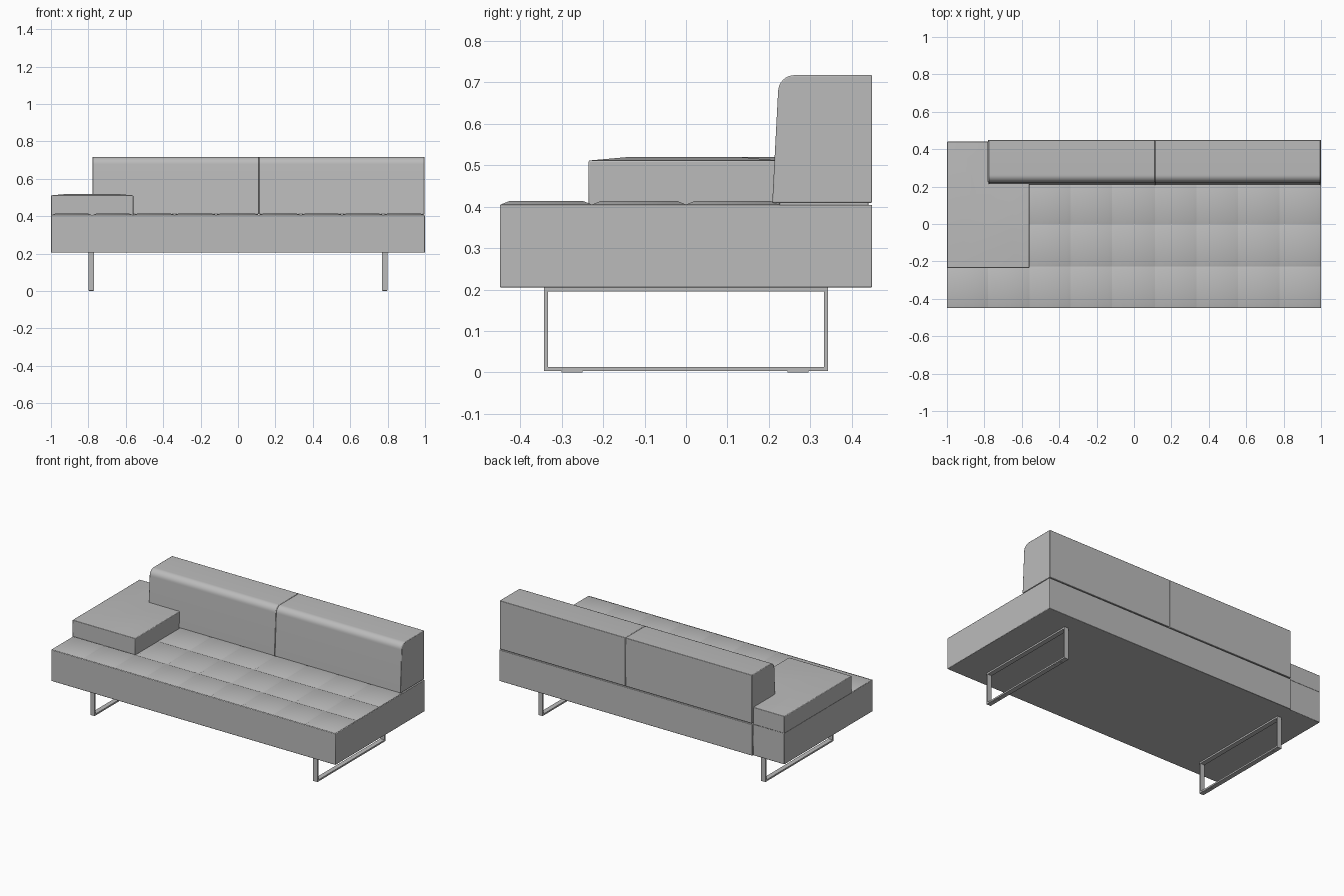
import bpy, bmesh
from math import radians, sin, cos, pi

if "Cube" in bpy.data.objects:
    bpy.data.objects.remove(bpy.data.objects["Cube"], do_unlink=True)

grey = bpy.data.materials.new("soft grey")
grey.use_nodes = True
grey.diffuse_color = (0.5, 0.5, 0.5, 1)
grey.node_tree.nodes["Principled BSDF"].inputs["Base Color"].default_value = (0.5, 0.5, 0.5, 1)


def prism(name, points, axis, low, high, bevel=0.0, inset=0.0, crown=0.0):
    """Extrude an outline along x or z, with an optional raised crown on its end face."""
    bm = bmesh.new()

    def place(a, b, level):
        return (a, b, level) if axis == "z" else (level, a, b)

    face = bm.faces.new([bm.verts.new(place(a, b, low)) for a, b in points])
    grown = bmesh.ops.extrude_face_region(bm, geom=[face])["geom"]
    top_verts = [g for g in grown if isinstance(g, bmesh.types.BMVert)]
    top = [g for g in grown if isinstance(g, bmesh.types.BMFace)]
    bmesh.ops.translate(bm, verts=top_verts, vec=place(0, 0, high - low))
    bmesh.ops.recalc_face_normals(bm, faces=bm.faces)
    if inset:
        bmesh.ops.inset_region(bm, faces=top, thickness=inset, use_even_offset=True)
        bmesh.ops.translate(bm, verts=list(top[0].verts), vec=place(0, 0, crown))
    mesh = bpy.data.meshes.new(name)
    bm.to_mesh(mesh)
    bm.free()
    mesh.materials.append(grey)
    obj = bpy.data.objects.new(name, mesh)
    bpy.context.collection.objects.link(obj)
    if bevel:
        mod = obj.modifiers.new("soft edge", "BEVEL")
        mod.width, mod.segments, mod.limit_method = bevel, 2, "ANGLE"
        mod.angle_limit = radians(40)
    bpy.ops.object.select_all(action="DESELECT")
    obj.select_set(True)
    bpy.context.view_layer.objects.active = obj
    bpy.ops.object.shade_smooth_by_angle(angle=radians(35))
    return obj


def rect(a0, a1, b0, b1):
    return [(a0, b0), (a1, b0), (a1, b1), (a0, b1)]


# Upholstered base, stepped in at the armrest's back corner
BACK, STEP = 0.449, 0.44
prism("seat_base", [(-1, -0.449), (1, -0.449), (1, BACK), (-0.78, BACK), (-0.78, STEP), (-1, STEP)],
      "z", 0.205, 0.404, bevel=0.003)

# Tufted seat squares
columns = [-0.998, -0.78, -0.56, -0.34, -0.118, 0.112, 0.335, 0.556, 0.777, 0.998]
rows = [-0.447, -0.227, 0.0, 0.225]
for r, (y0, y1) in enumerate(zip(rows, rows[1:])):
    for c, (x0, x1) in enumerate(zip(columns, columns[1:])):
        if r == 0 or c > 1:
            prism("seat_square", rect(x0, x1, y0, y1), "z", 0.395, 0.405, inset=0.02, crown=0.008)

# Low armrest that wraps behind the backrest's end
prism("armrest", [(-1, -0.235), (-0.56, -0.235), (-0.56, 0.225), (-0.78, 0.225), (-0.78, STEP), (-1, STEP)],
      "z", 0.402, 0.511, bevel=0.003, inset=0.09, crown=0.008)

# Backrest in two halves with a rounded front top edge
R = 0.04
arc = [(0.222 + R - R * cos(t * pi / 16), 0.677 + R * sin(t * pi / 16)) for t in range(9)]
side = [(BACK, 0.409), (0.208, 0.409)] + arc + [(BACK, 0.717)]
for name, x0, x1 in (("backrest_right", -0.778, 0.1115), ("backrest_left", 0.1125, 0.997)):
    prism(name, side, "x", x0, x1, bevel=0.003)

# Flat bar sled legs with low glide pads
for name, x in (("right", -0.784), ("left", 0.784)):
    w = 0.015
    for end, y0, y1, z0, z1 in (("front", -0.343, -0.333, 0.003, 0.206), ("back", 0.333, 0.343, 0.003, 0.206),
                                ("bottom", -0.333, 0.333, 0.003, 0.013), ("top", -0.333, 0.333, 0.195, 0.206)):
        prism(f"{name}_leg_{end}_bar", rect(x - w, x + w, y0, y1), "z", z0, z1)
    for y in (-0.275, 0.27):
        prism(f"{name}_leg_pad", rect(x - 0.012, x + 0.012, y - 0.025, y + 0.025), "z", 0, 0.004)
